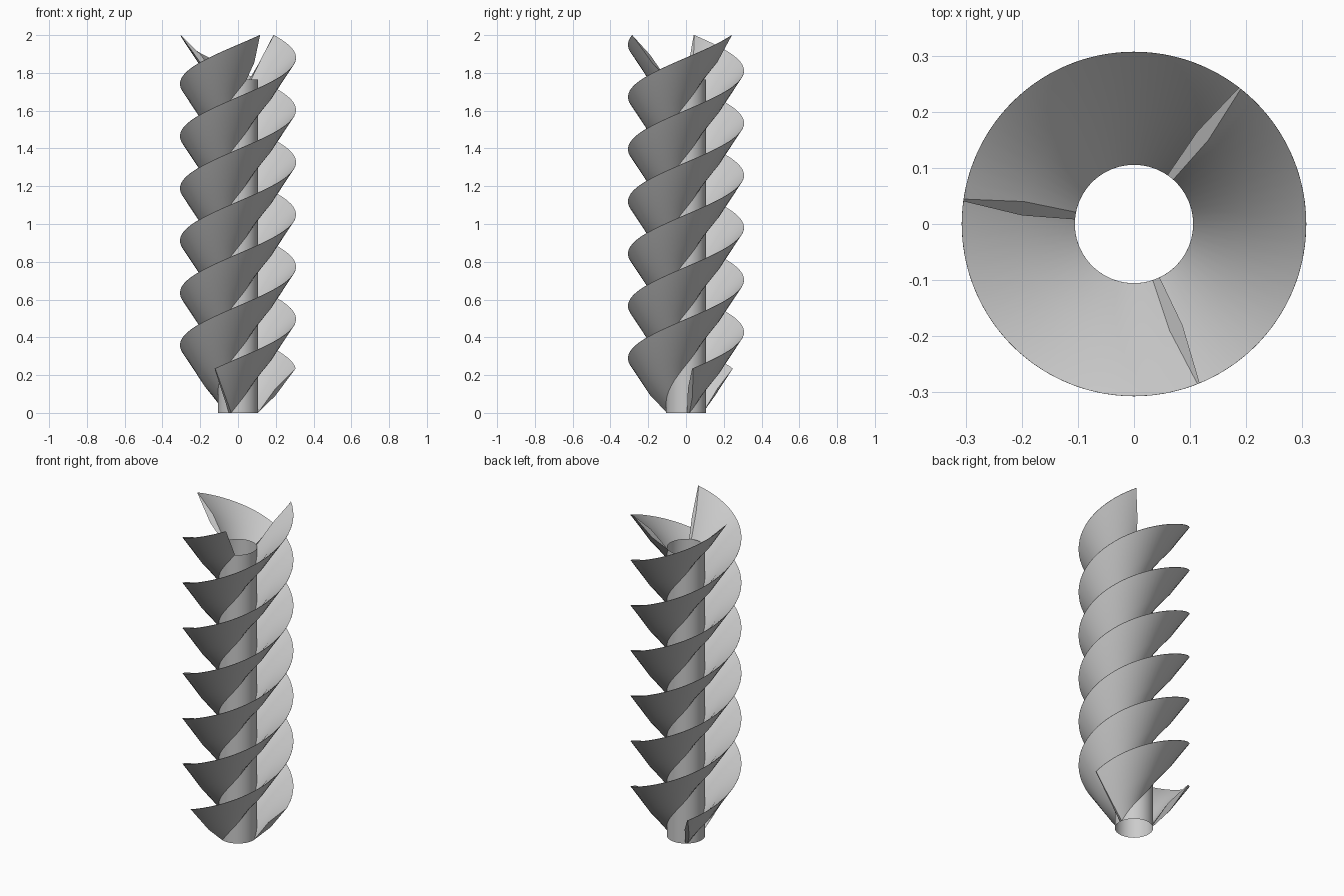
import bpy, bmesh
from math import pi, cos, sin, radians

if "Cube" in bpy.data.objects:
    bpy.data.objects.remove(bpy.data.objects["Cube"], do_unlink=True)

CORE_R, RIM_R, CORE_H = 0.1055, 0.307, 1.765
RIM_RISE = 0.235                 # the rim sits this much above the root
PITCH, BLADES, STEPS = 0.83, 3, 144
START = radians(6.5)
TURN = 2 * pi * CORE_H / PITCH

grey = bpy.data.materials.new("light_grey")
grey.use_nodes = True
colour = (0.6, 0.6, 0.6, 1)
grey.diffuse_color = colour
grey.node_tree.nodes["Principled BSDF"].inputs["Base Color"].default_value = colour


def finish(bm, name):
    """Turn a bmesh into a smooth shaded object with sharp edges kept."""
    mesh = bpy.data.meshes.new(name)
    bm.to_mesh(mesh)
    bm.free()
    mesh.materials.append(grey)
    obj = bpy.data.objects.new(name, mesh)
    bpy.context.collection.objects.link(obj)
    bpy.ops.object.select_all(action='DESELECT')
    obj.select_set(True)
    bpy.context.view_layer.objects.active = obj
    bpy.ops.object.shade_smooth_by_angle(angle=radians(30))
    return obj


# Core: open tube
bm = bmesh.new()
bmesh.ops.create_cone(bm, cap_ends=False, segments=72, radius1=CORE_R,
                      radius2=CORE_R, depth=CORE_H)
bmesh.ops.translate(bm, vec=(0, 0, CORE_H / 2), verts=bm.verts)
finish(bm, "core_tube")

# Blade section: radius, sideways half thickness, vertical half thickness
half = [(CORE_R, 0.0065, 0), (0.2, 0.0125, 0.02), (RIM_R, 0.002, 0)]
section = [(r, t, -v) for r, t, v in half] + [(r, -t, v) for r, t, v in reversed(half)]


def blade(name, start):
    """Sweep the slanted blade section up a right-handed helix."""
    bm = bmesh.new()
    rings = []
    for i in range(STEPS + 1):
        f = i / STEPS
        ring = []
        for r, t, v in section:
            a = start + TURN * f + t / r
            slant = RIM_RISE * (r - CORE_R) / (RIM_R - CORE_R)
            ring.append(bm.verts.new((r * cos(a), r * sin(a),
                                      CORE_H * f + slant + v)))
        rings.append(ring)
    # The root side stays open where it meets the core
    for low, high in zip(rings, rings[1:]):
        for j in range(len(section) - 1):
            bm.faces.new((low[j], low[j + 1], high[j + 1], high[j]))
    for ring in (rings[0], rings[-1]):
        bm.faces.new(ring)
    bmesh.ops.recalc_face_normals(bm, faces=bm.faces)
    return finish(bm, name)


for k in range(BLADES):
    blade(f"screw_blade_{k + 1}", START + 2 * pi * k / BLADES)
